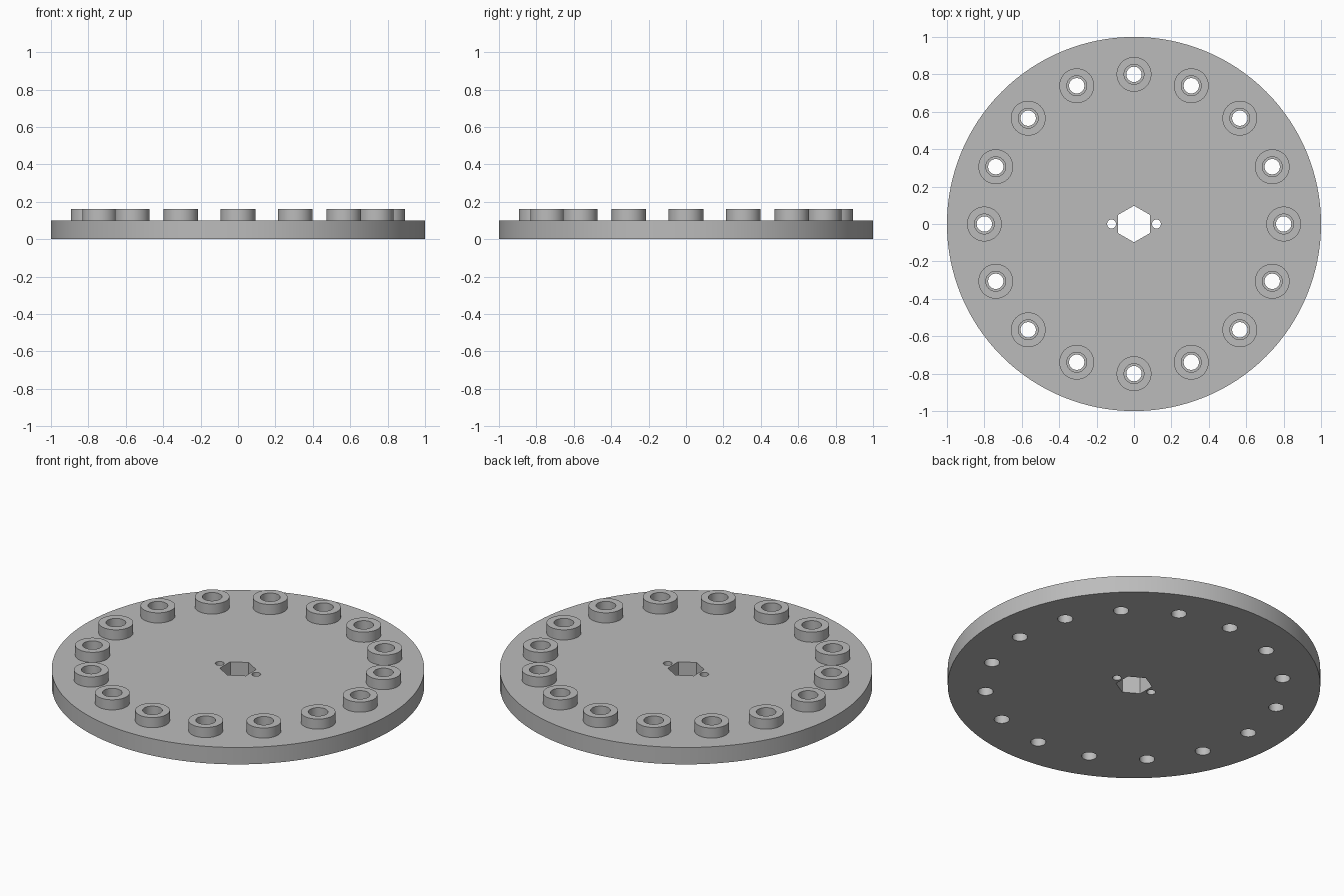
import bpy, bmesh
from math import sin, cos, pi, tau

cube = bpy.data.objects.get("Cube")
if cube:
    bpy.data.objects.remove(cube, do_unlink=True)

grey = bpy.data.materials.new("plain_grey")
grey.use_nodes = True
colour = (0.5, 0.5, 0.5, 1)
grey.diffuse_color = colour
grey.node_tree.nodes["Principled BSDF"].inputs["Base Color"].default_value = colour


def ring(x, y, radius, sides, turn=0.0):
    """Closed outline of a regular polygon."""
    return [(x + radius * cos(turn + tau * i / sides),
             y + radius * sin(turn + tau * i / sides)) for i in range(sides)]


def slab(name, outlines, z0, z1, location=(0, 0, 0)):
    """Extruded flat shape; outlines inside the first one become holes."""
    curve = bpy.data.curves.new(name, "CURVE")
    curve.dimensions = "2D"
    curve.fill_mode = "BOTH"
    curve.extrude = (z1 - z0) / 2
    for points in outlines:
        spline = curve.splines.new("POLY")
        spline.points.add(len(points) - 1)
        for point, (x, y) in zip(spline.points, points):
            point.co = (x, y, 0, 1)
        spline.use_cyclic_u = True
    obj = bpy.data.objects.new(name, curve)
    bpy.context.collection.objects.link(obj)
    bpy.ops.object.select_all(action="DESELECT")
    obj.select_set(True)
    bpy.context.view_layer.objects.active = obj
    bpy.ops.object.convert(target="MESH")
    obj = bpy.context.object

    # Weld the caps to the walls and lift to height
    bm = bmesh.new()
    bm.from_mesh(obj.data)
    bmesh.ops.remove_doubles(bm, verts=bm.verts, dist=0.0001)
    bmesh.ops.translate(bm, verts=bm.verts, vec=(0, 0, (z0 + z1) / 2))
    bmesh.ops.recalc_face_normals(bm, faces=bm.faces)
    bm.to_mesh(obj.data)
    bm.free()
    obj.data.materials.clear()
    obj.data.materials.append(grey)
    bpy.ops.object.shade_smooth_by_angle(angle=pi / 6)
    obj.location = location
    return obj


COUNT = 16
centres = [(0.8 * cos(tau * i / COUNT), 0.8 * sin(tau * i / COUNT)) for i in range(COUNT)]

# Round plate with hexagonal hub hole, two pin holes and a circle of bolt holes
outlines = [ring(0, 0, 1, 128), ring(0, 0, 0.098, 6, pi / 2)]
outlines += [ring(side * 0.12, 0, 0.024, 32) for side in (-1, 1)]
outlines += [ring(x, y, 0.041, 48) for x, y in centres]
slab("round_plate", outlines, 0, 0.1)

# Raised collars around the bolt holes, sunk slightly into the plate
first = slab("collar_1", [ring(0, 0, 0.093, 48), ring(0, 0, 0.053, 48)], 0.09, 0.16)
for i, (x, y) in enumerate(centres):
    collar = first
    if i:
        collar = first.copy()
        collar.name = f"collar_{i + 1}"
        bpy.context.collection.objects.link(collar)
    collar.location = (x, y, 0)
